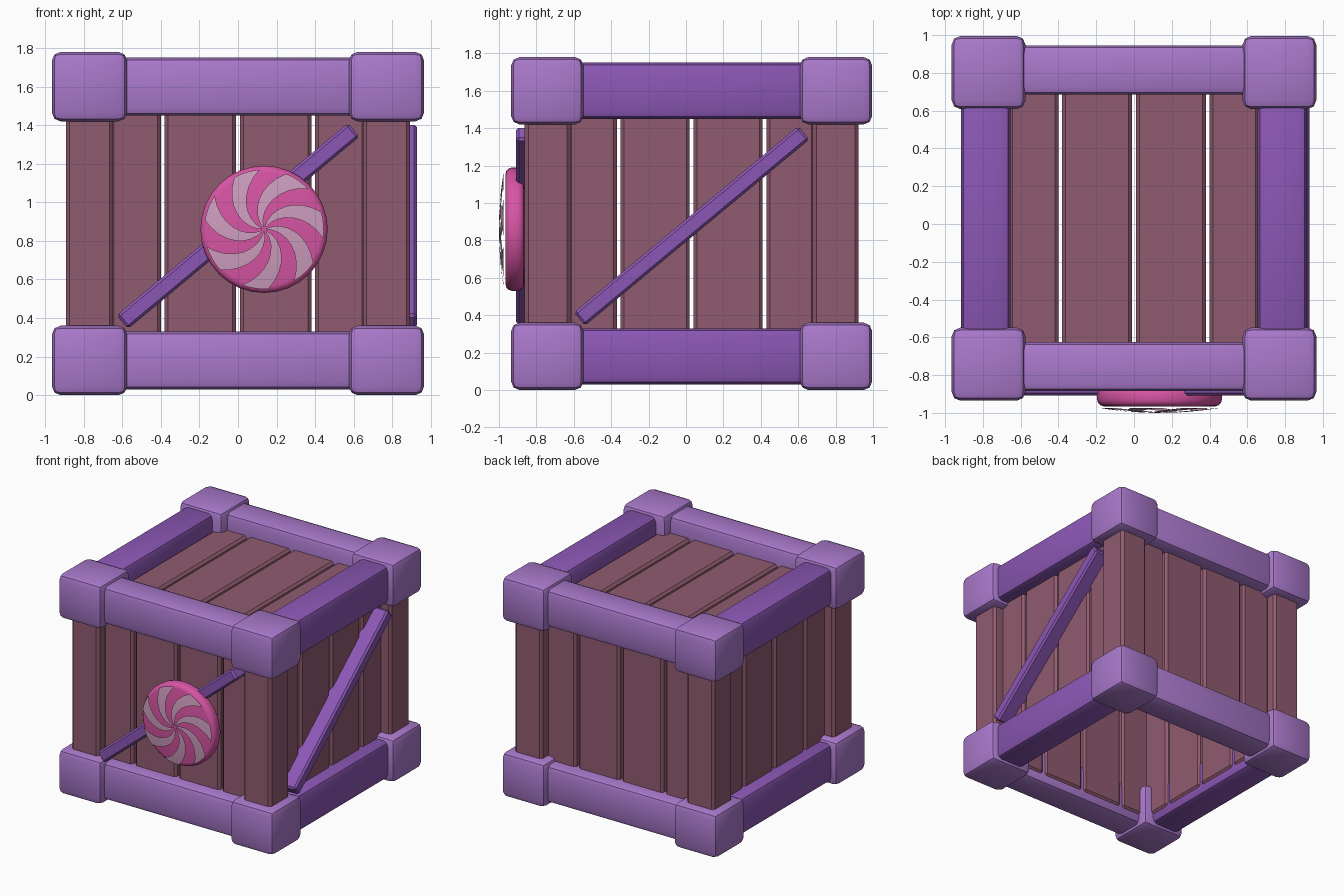
import bpy, bmesh, math
from mathutils import Matrix, Vector

if "Cube" in bpy.data.objects:
    bpy.data.objects.remove(bpy.data.objects["Cube"])

CY, CZ = 0.03, 0.89   # crate centre in y and z


def material(name, color):
    m = bpy.data.materials.new(name)
    m.diffuse_color = (*color, 1)
    m.use_nodes = True
    m.node_tree.nodes["Principled BSDF"].inputs["Base Color"].default_value = m.diffuse_color
    return m


LIGHT = material("light_purple", (0.40, 0.19, 0.60))
DARK = material("deep_purple", (0.26, 0.095, 0.46))
WOOD = material("red_brown_wood", (0.28, 0.105, 0.16))
PINK = material("candy_pink", (0.68, 0.09, 0.37))
PALE = material("pale_pink", (0.62, 0.34, 0.52))


def finish(name, bm, mat):
    me = bpy.data.meshes.new(name)
    bmesh.ops.recalc_face_normals(bm, faces=bm.faces[:])
    bm.to_mesh(me)
    bm.free()
    me.materials.append(mat)
    ob = bpy.data.objects.new(name, me)
    bpy.context.collection.objects.link(ob)
    bpy.ops.object.select_all(action='DESELECT')
    ob.select_set(True)
    bpy.context.view_layer.objects.active = ob
    bpy.ops.object.shade_smooth_by_angle(angle=math.radians(35))
    return ob


def box(name, lo, hi, mat, bevel, segments=2, matrix=None):
    """Bevelled box between two corners."""
    lo, hi = Vector(lo), Vector(hi)
    bm = bmesh.new()
    bmesh.ops.create_cube(bm, size=1)
    bmesh.ops.scale(bm, vec=hi - lo, verts=bm.verts)
    bmesh.ops.bevel(bm, geom=bm.edges[:], offset=bevel, segments=segments,
                    profile=0.5, affect='EDGES')
    bmesh.ops.translate(bm, vec=(lo + hi) / 2, verts=bm.verts)
    if matrix:
        bm.transform(matrix)
    return finish(name, bm, mat)


def centred(name, c, half, mat, bevel, segments=2, matrix=None):
    c, half = Vector(c), Vector(half)
    return box(name, c - half, c + half, mat, bevel, segments, matrix)


# Corner blocks, beams and posts
for a in (-1, 1):
    for b in (-1, 1):
        for c in (-1, 1):
            centred("corner_block", (a * 0.77, CY + b * 0.772, CZ + c * 0.71),
                    (0.195, 0.193, 0.18), LIGHT, 0.045)
        centred("cross_beam", (0, CY + a * 0.785, CZ + b * 0.71),
                (0.70, 0.13, 0.15), LIGHT, 0.04)
        centred("side_beam", (a * 0.785, CY, CZ + b * 0.71),
                (0.13, 0.70, 0.15), DARK, 0.04)
        centred("corner_post", (a * 0.77, CY + b * 0.77, CZ),
                (0.123, 0.123, 0.70), WOOD, 0.02, 1)

# Planks: four per wall with narrow open gaps, and four on the lid
SPANS = [(-0.66, -0.40), (-0.38, -0.01), (0.01, 0.38), (0.40, 0.66)]
IN, OUT = 0.64, 0.81
for u0, u1 in SPANS:
    for s in (-1, 1):
        n0, n1 = sorted((s * IN, s * OUT))
        box("end_plank", (u0, CY + n0, 0.10), (u1, CY + n1, 1.58), WOOD, 0.018, 1)
        box("side_plank", (n0, CY + u0, 0.10), (n1, CY + u1, 1.58), WOOD, 0.018, 1)
    box("lid_plank", (u0, CY - 0.70, 1.46), (u1, CY + 0.70, 1.62), WOOD, 0.018, 1)

# Diagonal braces on the front and right walls
tilt = Matrix.Rotation(-math.radians(39.7), 4, 'Y')
front = Matrix.Translation((0, -0.835, 0.877)) @ tilt
right = (Matrix.Translation((0.855, CY, 0.877))
         @ Matrix.Rotation(math.pi / 2, 4, 'Z') @ tilt)
for name, m in (("front_brace", front), ("right_brace", right)):
    centred(name, (0, 0, 0), (0.78, 0.073, 0.046), DARK, 0.014, 1, m)

# Round candy disc
DX, DZ, DR = 0.135, 0.86, 0.33
bm = bmesh.new()
bmesh.ops.create_cone(bm, cap_ends=True, segments=32, radius1=DR, radius2=DR, depth=0.10)
rims = [e for e in bm.edges if abs(e.verts[0].co.z - e.verts[1].co.z) < 1e-4]
bmesh.ops.bevel(bm, geom=rims, offset=0.035, segments=3, profile=0.5, affect='EDGES')
bm.transform(Matrix.Translation((DX, -0.915, DZ)) @ Matrix.Rotation(math.pi / 2, 4, 'X'))
finish("candy_disc", bm, PINK)

# Pale swirl arms: thin, slightly domed sheets curling clockwise
ARMS, RINGS, COLS, SR = 7, 8, 4, 0.31
bm = bmesh.new()
for k in range(ARMS):
    rows = []
    for i in range(RINGS + 1):
        t = 0.04 + 0.96 * i / RINGS
        row = []
        for j in range(COLS + 1):
            ang = (math.radians(107) + k * math.tau / ARMS + 1.1 * (1 - t)
                   + (j / COLS - 0.5) * math.pi / ARMS)
            row.append(bm.verts.new((DX + SR * t * math.cos(ang),
                                     -1.0 + 0.025 * t * t,
                                     DZ + SR * t * math.sin(ang))))
        rows.append(row)
    for r0, r1 in zip(rows, rows[1:]):
        for j in range(COLS):
            bm.faces.new((r0[j], r0[j + 1], r1[j + 1], r1[j]))
swirl = finish("candy_swirl", bm, PALE)
if swirl.data.polygons[0].normal.y > 0:
    swirl.data.flip_normals()
